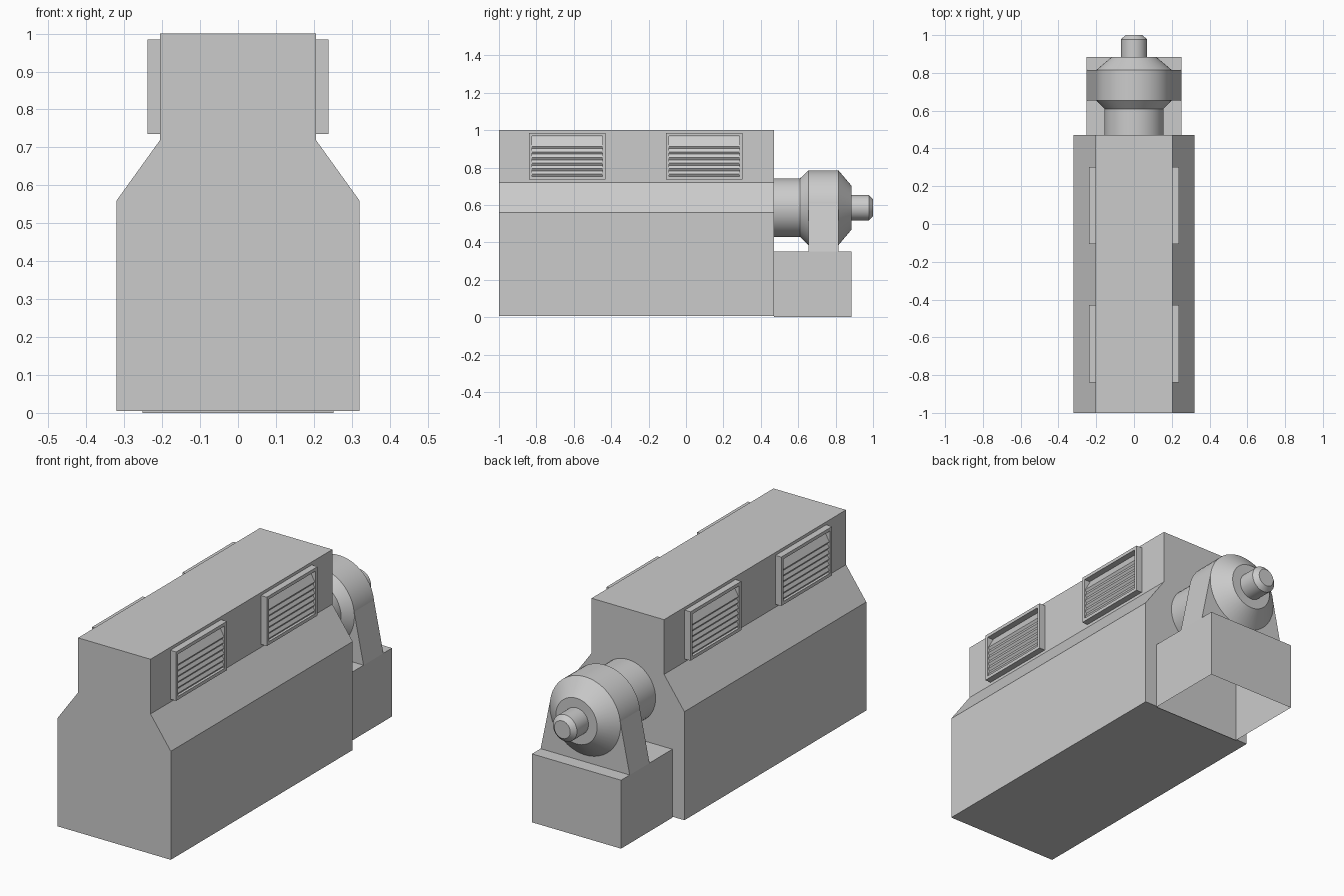
import bpy, bmesh, math

if "Cube" in bpy.data.objects:
    bpy.data.objects.remove(bpy.data.objects["Cube"])


def make_object(name, bm):
    bmesh.ops.recalc_face_normals(bm, faces=bm.faces)
    mesh = bpy.data.meshes.new(name)
    bm.to_mesh(mesh)
    bm.free()
    obj = bpy.data.objects.new(name, mesh)
    bpy.context.collection.objects.link(obj)
    return obj


def extrude_xz(bm, profile, y0, y1):
    """Solid prism from an (x, z) outline between two y positions."""
    face = bm.faces.new([bm.verts.new((x, y0, z)) for x, z in profile])
    geom = bmesh.ops.extrude_face_region(bm, geom=[face], use_keep_orig=True)["geom"]
    verts = [v for v in geom if isinstance(v, bmesh.types.BMVert)]
    bmesh.ops.translate(bm, verts=verts, vec=(0, y1 - y0, 0))


def rect(x0, x1, z0, z1):
    return [(x0, z0), (x1, z0), (x1, z1), (x0, z1)]


def prism(name, profile, y0, y1):
    bm = bmesh.new()
    extrude_xz(bm, profile, y0, y1)
    return make_object(name, bm)


# Main housing with sloping shoulders
half = [(0.32, 0.005), (0.32, 0.56), (0.205, 0.72), (0.205, 1.0)]
prism("housing", half + [(-x, z) for x, z in reversed(half)], -1.0, 0.47)

# Pedestal, open underneath
bm = bmesh.new()
extrude_xz(bm, rect(-0.252, 0.252, 0.0, 0.35), 0.47, 0.885)
bm.normal_update()
bmesh.ops.recalc_face_normals(bm, faces=bm.faces)
bottom = [f for f in bm.faces if f.normal.z < -0.9]
bmesh.ops.delete(bm, geom=bottom, context="FACES")
make_object("pedestal", bm)

# Bearing bracket: tapered cheeks running tangent into the drum
AXIS_Z, DRUM_R = 0.585, 0.2
a0 = math.radians(11)
arc = []
for i in range(25):
    a = a0 + (math.pi - 2 * a0) * i / 24
    arc.append((DRUM_R * 0.995 * math.cos(a), AXIS_Z + DRUM_R * 0.995 * math.sin(a)))
prism("bearing_bracket", [(-0.252, 0.35), (0.252, 0.35)] + arc, 0.655, 0.815)

# Turned drum, neck and output shaft
turned = [(0, 0.47), (0.157, 0.47), (0.157, 0.61), (DRUM_R, 0.655), (DRUM_R, 0.815),
          (0.117, 0.885), (0.068, 0.885), (0.068, 0.978), (0.045, 1.0), (0, 1.0)]
bm = bmesh.new()
verts = [bm.verts.new((r, y, AXIS_Z)) for r, y in turned]
for a, b in zip(verts, verts[1:]):
    bm.edges.new((a, b))
bmesh.ops.spin(bm, geom=bm.verts[:] + bm.edges[:], cent=(0, 0, AXIS_Z),
               axis=(0, 1, 0), angle=math.tau, steps=48)
bmesh.ops.remove_doubles(bm, verts=bm.verts, dist=1e-4)
drum = make_object("drum_and_shaft", bm)
bpy.context.view_layer.objects.active = drum
drum.select_set(True)
bpy.ops.object.shade_smooth_by_angle(angle=math.radians(25))
drum.select_set(False)

# Louvred vents, mirrored to both sides
RIM = 0.017
for label, y0 in (("front", -0.84), ("rear", -0.107)):
    y1 = y0 + 0.41
    z0, z1, x0, x1 = 0.735, 0.985, 0.205, 0.238
    bm = bmesh.new()
    # frame stiles and rails
    extrude_xz(bm, rect(x0, x1, z0, z1), y0, y0 + RIM)
    extrude_xz(bm, rect(x0, x1, z0, z1), y1 - RIM, y1)
    extrude_xz(bm, rect(x0, x1, z0, z0 + RIM), y0 + RIM, y1 - RIM)
    extrude_xz(bm, rect(x0, x1, z1 - RIM, z1), y0 + RIM, y1 - RIM)
    # overlapping slats, tilted down and outward
    for i in range(6):
        zb = 0.753 + 0.0295 * i
        slat = [(0.203, zb + 0.067), (0.234, zb + 0.012), (0.226, zb), (0.203, zb + 0.041)]
        extrude_xz(bm, slat, y0 + RIM, y1 - RIM)
    vent = make_object("vents_" + label, bm)
    vent.modifiers.new("mirror", "MIRROR").use_axis[0] = True
